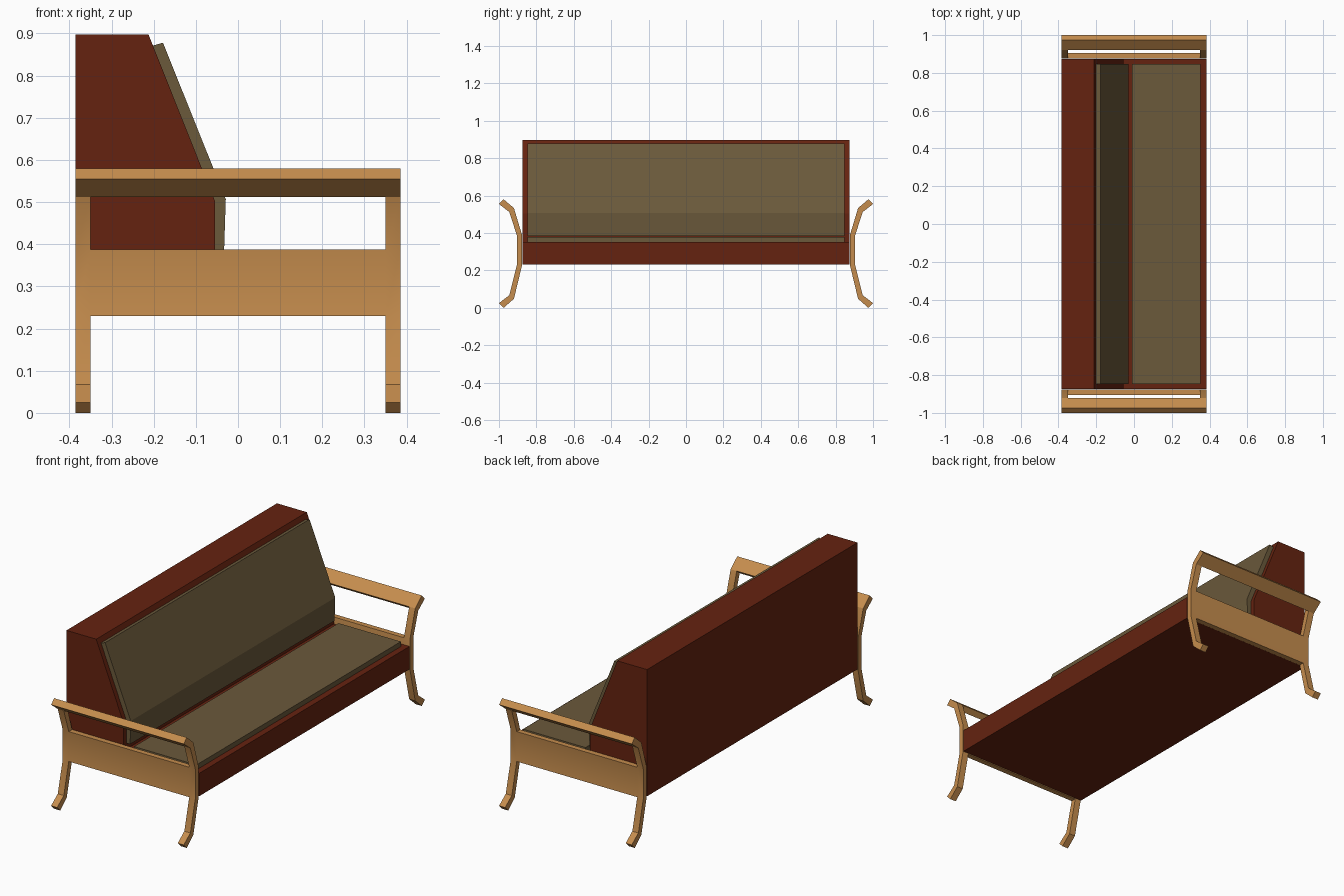
import bpy, bmesh, math

if "Cube" in bpy.data.objects:
    bpy.data.objects.remove(bpy.data.objects["Cube"])


def material(name, rgb):
    m = bpy.data.materials.new(name)
    m.diffuse_color = (*rgb, 1)
    m.use_nodes = True
    m.node_tree.nodes["Principled BSDF"].inputs["Base Color"].default_value = m.diffuse_color
    return m


WOOD = material("oak wood", (0.56, 0.265, 0.075))
RED = material("rust red upholstery", (0.13, 0.0165, 0.005))
OLIVE = material("olive brown fabric", (0.145, 0.1, 0.043))


def finish(bm, name, mat, smooth=False):
    bmesh.ops.recalc_face_normals(bm, faces=bm.faces)
    me = bpy.data.meshes.new(name)
    bm.to_mesh(me)
    bm.free()
    me.materials.append(mat)
    ob = bpy.data.objects.new(name, me)
    bpy.context.collection.objects.link(ob)
    if smooth:
        bpy.ops.object.select_all(action='DESELECT')
        ob.select_set(True)
        bpy.context.view_layer.objects.active = ob
        bpy.ops.object.shade_smooth_by_angle(angle=math.radians(25))
    return ob


def prism(name, profile, half_width, mat):
    """Extrude an (x, z) profile along y."""
    bm = bmesh.new()
    a, b = [[bm.verts.new((x, y, z)) for x, z in profile]
            for y in (-half_width, half_width)]
    bm.faces.new(a)
    bm.faces.new(b[::-1])
    n = len(profile)
    for i in range(n):
        j = (i + 1) % n
        bm.faces.new((a[i], a[j], b[j], b[i]))
    return finish(bm, name, mat)


# upholstered body: seat base and wedge-shaped back in one profile
prism("sofa_body", [(-0.385, 0.232), (0.385, 0.232), (0.385, 0.352),
                    (-0.055, 0.352), (-0.055, 0.503), (-0.212, 0.897),
                    (-0.385, 0.897)], 0.873, RED)

# seat cushion
prism("seat_cushion", [(-0.01, 0.35), (0.352, 0.35), (0.352, 0.378),
                       (-0.01, 0.378)], 0.848, OLIVE)

# back cushion, bent to follow the back
prism("back_cushion", [(-0.055, 0.384), (-0.033, 0.384), (-0.029, 0.507),
                       (-0.178, 0.878), (-0.202, 0.871), (-0.056, 0.503)],
      0.848, OLIVE)

# side frames: (outer, inner) section points from foot to armrest
SECTION = [((1.0, 0.025), (0.975, 0.0)),
           ((0.945, 0.067), (0.92, 0.048)),
           ((0.904, 0.23), (0.876, 0.23)),
           ((0.904, 0.387), (0.876, 0.387)),
           ((0.945, 0.512), (0.92, 0.533)),
           ((1.0, 0.555), (0.975, 0.58))]
COLUMNS = [-0.385, -0.35, 0.35, 0.385]


def side_frame(name, side):
    bm = bmesh.new()
    v = {(c, s, k): bm.verts.new((x, side * p[0], p[1]))
         for c, x in enumerate(COLUMNS)
         for s, pair in enumerate(SECTION) for k, p in enumerate(pair)}
    # legs and posts fill every row; the middle has only panel and armrest
    cells = {(c, s) for c in range(3) for s in range(5)
             if c != 1 or s in (2, 4)}
    for c, s in cells:
        for k in (0, 1):
            bm.faces.new([v[c, s, k], v[c + 1, s, k],
                          v[c + 1, s + 1, k], v[c, s + 1, k]])
        for d in (0, 1):
            if (c + 2 * d - 1, s) not in cells:
                bm.faces.new([v[c + d, s, 0], v[c + d, s + 1, 0],
                              v[c + d, s + 1, 1], v[c + d, s, 1]])
            if (c, s + 2 * d - 1) not in cells:
                bm.faces.new([v[c, s + d, 0], v[c + 1, s + d, 0],
                              v[c + 1, s + d, 1], v[c, s + d, 1]])
    loose = [w for w in bm.verts if not w.link_faces]
    bmesh.ops.delete(bm, geom=loose, context='VERTS')
    return finish(bm, name, WOOD, smooth=True)


side_frame("side_frame_near", -1)
side_frame("side_frame_far", 1)
